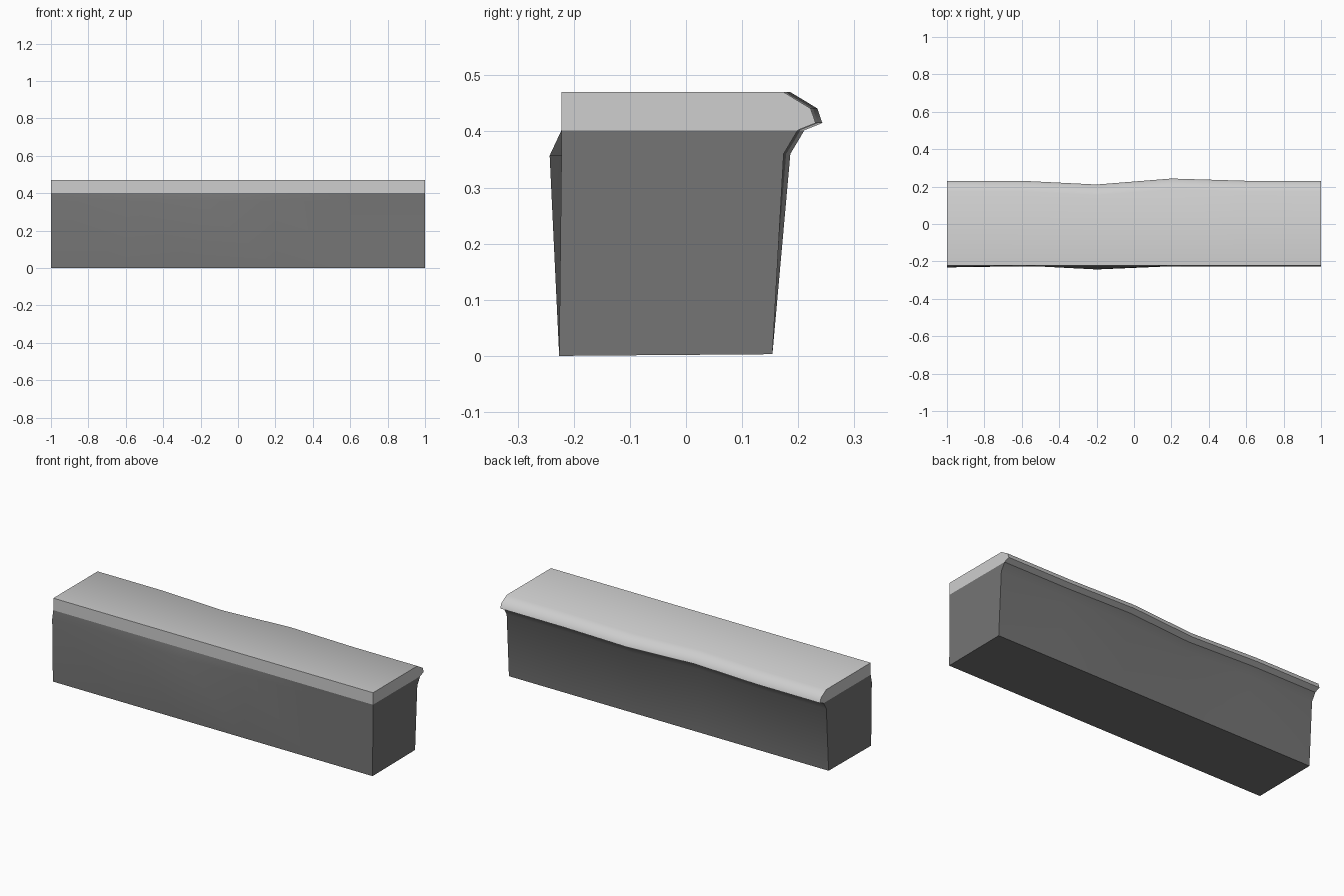
import bpy, bmesh, math

cube = bpy.data.objects.get("Cube")
if cube:
    bpy.data.objects.remove(cube, do_unlink=True)


def material(name, value):
    m = bpy.data.materials.new(name)
    m.use_nodes = True
    colour = (value, value, value, 1)
    m.diffuse_color = colour
    bsdf = m.node_tree.nodes["Principled BSDF"]
    bsdf.inputs["Base Color"].default_value = colour
    bsdf.inputs["Roughness"].default_value = 0.8
    return m


# Stations along the length, with the waviness of the back and front sides
STATIONS = [-1, -0.6, -0.2, 0.2, 0.6, 1]
BACK_WAVE = [0, 0, -0.02, 0.012, 0, 0]
FRONT_WAVE = [-0.01, 0, -0.021, 0, 0, 0]


def loft(name, profile, mat, open_edge):
    """Sweep a profile of (y, z, back weight, front weight) along x.
    open_edge is the profile edge left out, hidden inside the model."""
    bm = bmesh.new()
    rings = []
    for x, back, front in zip(STATIONS, BACK_WAVE, FRONT_WAVE):
        rings.append([bm.verts.new((x, y + back * b + front * f, z))
                      for y, z, b, f in profile])
    n = len(profile)
    for r0, r1 in zip(rings, rings[1:]):
        for i in range(n):
            if i != open_edge:
                j = (i + 1) % n
                bm.faces.new((r0[i], r0[j], r1[j], r1[i]))
    bm.faces.new(rings[0])
    bm.faces.new(rings[-1][::-1])
    bmesh.ops.recalc_face_normals(bm, faces=bm.faces)
    # Make sure the normals point out, judged by the +x end
    end = max(bm.faces, key=lambda f: f.calc_center_median().x)
    if end.normal.x < 0:
        bmesh.ops.reverse_faces(bm, faces=bm.faces)
    mesh = bpy.data.meshes.new(name)
    bm.to_mesh(mesh)
    bm.free()
    mesh.materials.append(mat)
    obj = bpy.data.objects.new(name, mesh)
    bpy.context.collection.objects.link(obj)
    bpy.ops.object.select_all(action='DESELECT')
    obj.select_set(True)
    bpy.context.view_layer.objects.active = obj
    bpy.ops.object.shade_smooth_by_angle(angle=math.radians(50))
    return obj


# Dark wall below, narrowing towards the foot
wall_profile = [
    (-0.226, 0, 0, 0), (0.154, 0.003, 0, 0), (0.174, 0.36, 1, 0),
    (0.199, 0.402, 1, 0), (-0.222, 0.402, 0, 0), (-0.222, 0.357, 0, 1),
]
loft("wall", wall_profile, material("dark grey", 0.178), 3)

# Pale coping on top, with a lip hanging over the back
coping_profile = [
    (-0.222, 0.402, 0, 0), (0.199, 0.402, 1, 0), (0.231, 0.415, 1, 0),
    (0.222, 0.441, 1, 0), (0.174, 0.47, 1, 0), (-0.222, 0.47, 0, 0),
]
loft("coping", coping_profile, material("pale grey", 0.62), 0)
